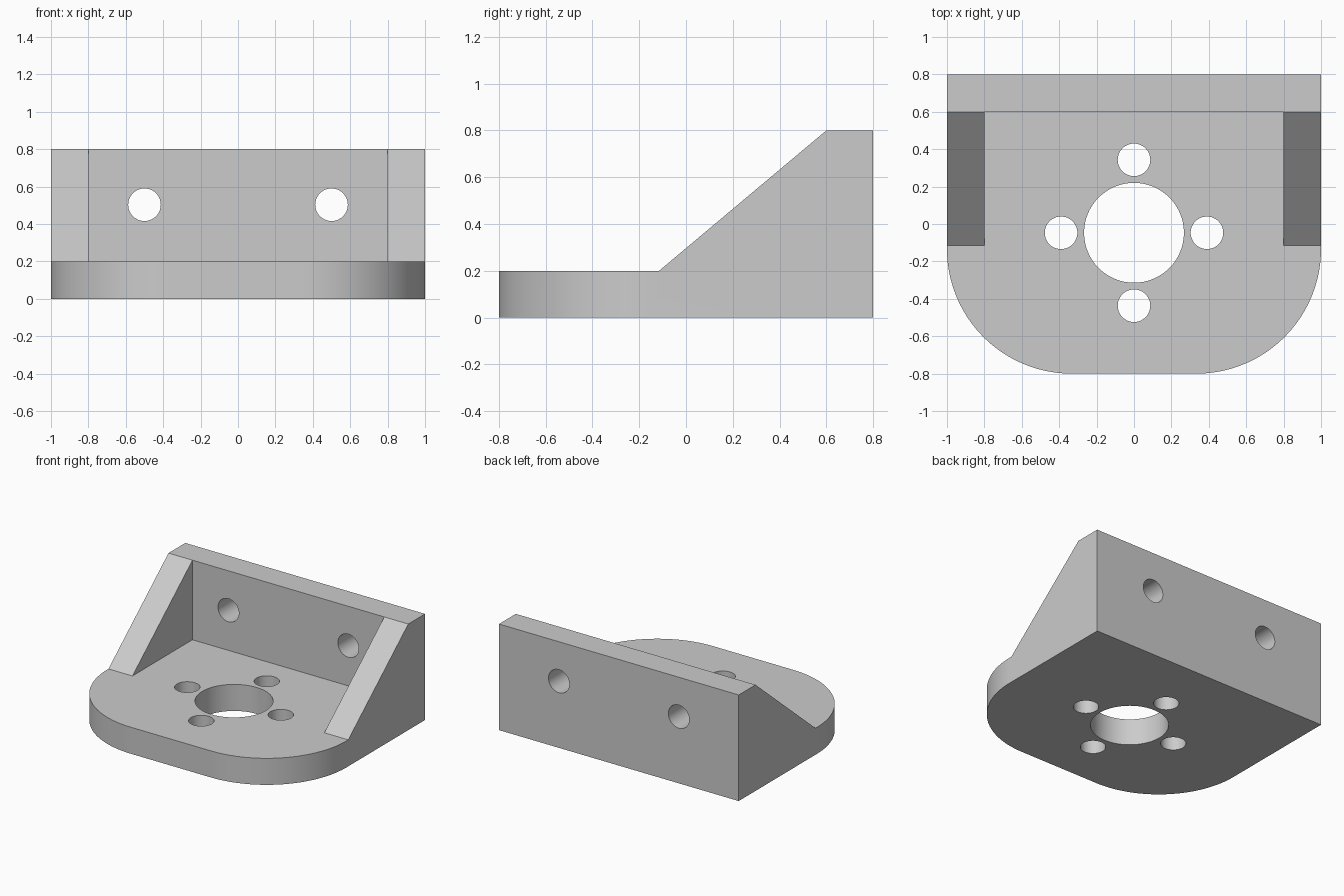
import bpy
import bmesh
from math import cos, sin, pi, radians
from mathutils import Matrix, Vector

cube = bpy.data.objects.get("Cube")
if cube:
    bpy.data.objects.remove(cube, do_unlink=True)

THICK = 0.2        # plate, wall and gusset thickness
CORNER = 0.667     # front corner radius
HOLE = 0.087       # screw hole radius
BORE_Y = -0.047    # centre of the bore and its bolt circle
BOLT_CIRCLE = 0.39


def new_object(name, bm):
    bmesh.ops.recalc_face_normals(bm, faces=bm.faces)
    mesh = bpy.data.meshes.new(name)
    bm.to_mesh(mesh)
    bm.free()
    obj = bpy.data.objects.new(name, mesh)
    bpy.context.collection.objects.link(obj)
    return obj


def prism(name, points, depth):
    """Extrude a closed 3D outline along the depth vector."""
    bm = bmesh.new()
    face = bm.faces.new([bm.verts.new(p) for p in points])
    grown = bmesh.ops.extrude_face_region(bm, geom=[face], use_keep_orig=True)
    verts = [g for g in grown["geom"] if isinstance(g, bmesh.types.BMVert)]
    bmesh.ops.translate(bm, verts=verts, vec=Vector(depth))
    return new_object(name, bm)


def drill(name, location, radius, along_y=False):
    bm = bmesh.new()
    turn = Matrix.Rotation(pi / 2, 4, "X") if along_y else Matrix()
    bmesh.ops.create_cone(bm, cap_ends=True, segments=64, radius1=radius,
                          radius2=radius, depth=0.5,
                          matrix=Matrix.Translation(location) @ turn)
    return new_object(name, bm)


def combine(obj, cutter, operation):
    """Apply a boolean and discard the cutter."""
    cutter.hide_render = True
    mod = obj.modifiers.new(cutter.name, "BOOLEAN")
    mod.operation, mod.solver, mod.object = operation, "EXACT", cutter
    bpy.context.view_layer.objects.active = obj
    bpy.ops.object.modifier_apply(modifier=mod.name)
    bpy.data.objects.remove(cutter, do_unlink=True)


# Side profile: plate, sloping gusset and upright wall
side = [(-1, 0), (0.8, 0), (0.8, 0.8), (0.6, 0.8), (-0.115, THICK), (-1, THICK)]
bracket = prism("mounting_bracket", [(-1.1, y, z) for y, z in side], (2.2, 0, 0))

# Pocket between the two gussets
inner = 1 - THICK
pocket = [(-inner, -1.2, THICK), (inner, -1.2, THICK),
          (inner, 0.6, THICK), (-inner, 0.6, THICK)]
combine(bracket, prism("pocket_cutter", pocket, (0, 0, 1)), "DIFFERENCE")

# Plan outline with rounded front corners
outline = [(1, 1, -0.1), (-1, 1, -0.1)]
for sign, start in ((-1, pi), (1, 1.5 * pi)):
    for i in range(41):
        a = start + i / 40 * pi / 2
        outline.append((sign * (1 - CORNER) + CORNER * cos(a),
                        CORNER - 0.8 + CORNER * sin(a), -0.1))
combine(bracket, prism("outline_cutter", outline, (0, 0, 1.2)), "INTERSECT")

# Central bore, four bolt holes around it and two holes in the wall
combine(bracket, drill("bore_cutter", (0, BORE_Y, 0.1), 0.267), "DIFFERENCE")
for k in range(4):
    a = k * pi / 2
    spot = (BOLT_CIRCLE * cos(a), BORE_Y + BOLT_CIRCLE * sin(a), 0.1)
    combine(bracket, drill("bolt_cutter", spot, HOLE), "DIFFERENCE")
for x in (-0.5, 0.5):
    combine(bracket, drill("wall_cutter", (x, 0.7, 0.503), HOLE, True), "DIFFERENCE")

# Plain grey finish
grey = bpy.data.materials.new("plain_grey")
grey.use_nodes = True
colour = (0.6, 0.6, 0.6, 1)
grey.diffuse_color = colour
grey.node_tree.nodes["Principled BSDF"].inputs["Base Color"].default_value = colour
bracket.data.materials.clear()
bracket.data.materials.append(grey)

bpy.ops.object.select_all(action="DESELECT")
bracket.select_set(True)
bpy.context.view_layer.objects.active = bracket
bpy.ops.object.shade_smooth_by_angle(angle=radians(30))
